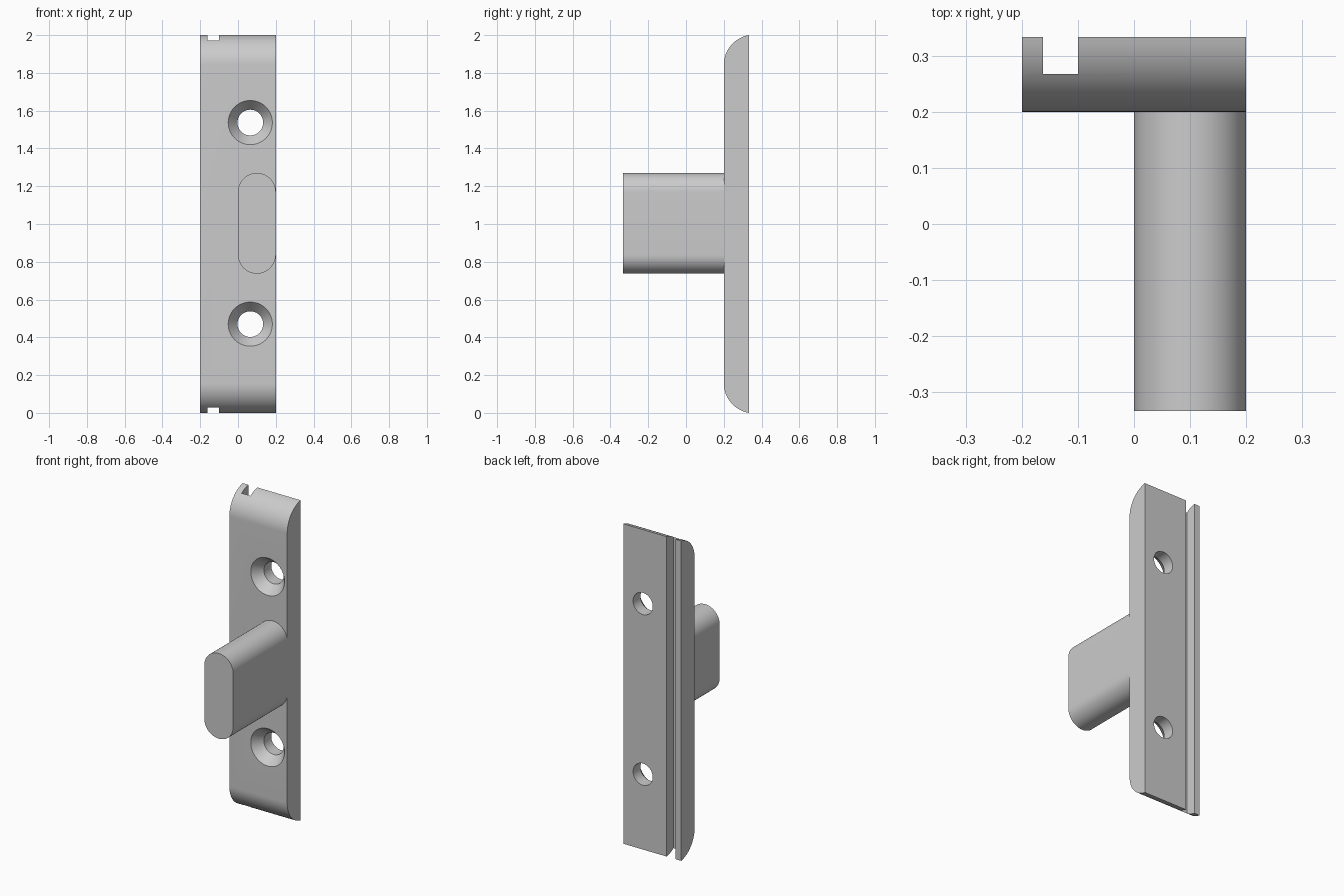
import bpy, bmesh
from math import sin, cos, pi, sqrt, asin, radians
from mathutils import Vector

if "Cube" in bpy.data.objects:
    bpy.data.objects.remove(bpy.data.objects["Cube"])


def loft(name, rings):
    """Solid skinned through a list of closed point loops, capped at both ends."""
    bm = bmesh.new()
    loops = [[bm.verts.new(p) for p in ring] for ring in rings]
    n = len(loops[0])
    for a, b in zip(loops, loops[1:]):
        for i in range(n):
            j = (i + 1) % n
            bm.faces.new((a[i], a[j], b[j], b[i]))
    bm.faces.new(loops[0])
    bm.faces.new(loops[-1])
    bmesh.ops.recalc_face_normals(bm, faces=bm.faces)
    mesh = bpy.data.meshes.new(name)
    bm.to_mesh(mesh)
    bm.free()
    obj = bpy.data.objects.new(name, mesh)
    bpy.context.collection.objects.link(obj)
    return obj


def circle(x, y, z, r, n=64):
    return [Vector((x + r * cos(2 * pi * i / n), y, z + r * sin(2 * pi * i / n)))
            for i in range(n)]


def cut(target, cutter):
    cutter.hide_render = True
    cutter.hide_set(True)
    mod = target.modifiers.new(cutter.name, 'BOOLEAN')
    mod.operation = 'DIFFERENCE'
    mod.solver = 'EXACT'
    mod.object = cutter


def smooth(obj):
    bpy.ops.object.select_all(action='DESELECT')
    obj.select_set(True)
    bpy.context.view_layer.objects.active = obj
    bpy.ops.object.shade_smooth_by_angle(angle=radians(30))


FRONT, BACK = 0.2, 0.333

# Mounting plate: side profile with rounded front ends, extruded across x
R = 0.16
rise = sqrt(R * R - (R - (BACK - FRONT)) ** 2)
end = asin(rise / R)
top = [(FRONT + R - R * cos(end * i / 16), 2 - rise + R * sin(end * i / 16))
       for i in range(17)]
profile = top + [(y, 2 - z) for y, z in reversed(top)]
plate = loft("mounting_plate", [[(x, y, z) for y, z in profile] for x in (-0.2, 0.2)])

# Groove along the back of the plate
groove = [(-0.162, 0.267), (-0.1, 0.267), (-0.1, 0.4), (-0.162, 0.4)]
cut(plate, loft("groove_cutter", [[(x, y, z) for x, y in groove] for z in (-0.1, 2.1)]))

# Countersunk screw holes
for label, z in (("lower", 0.47), ("upper", 1.537)):
    steps = [(0.19, 0.125), (0.26, 0.068), (0.4, 0.068)]
    cut(plate, loft(label + "_hole_cutter", [circle(0.065, y, z, r) for y, r in steps]))

# Projecting peg with a rounded-end slot section
r, low, high = 0.1, 0.837, 1.17
arc = [pi * i / 32 for i in range(33)]
slot = [(0.1 + r * cos(a), high + r * sin(a)) for a in arc]
slot += [(0.1 - r * cos(a), low - r * sin(a)) for a in arc]
peg = loft("peg", [[(x, y, z) for x, z in slot] for y in (-BACK, FRONT)])

# Apply the cuts, then smooth the curved surfaces
bpy.context.view_layer.objects.active = plate
for mod in list(plate.modifiers):
    bpy.ops.object.modifier_apply(modifier=mod.name)
for obj in (plate, peg):
    smooth(obj)
